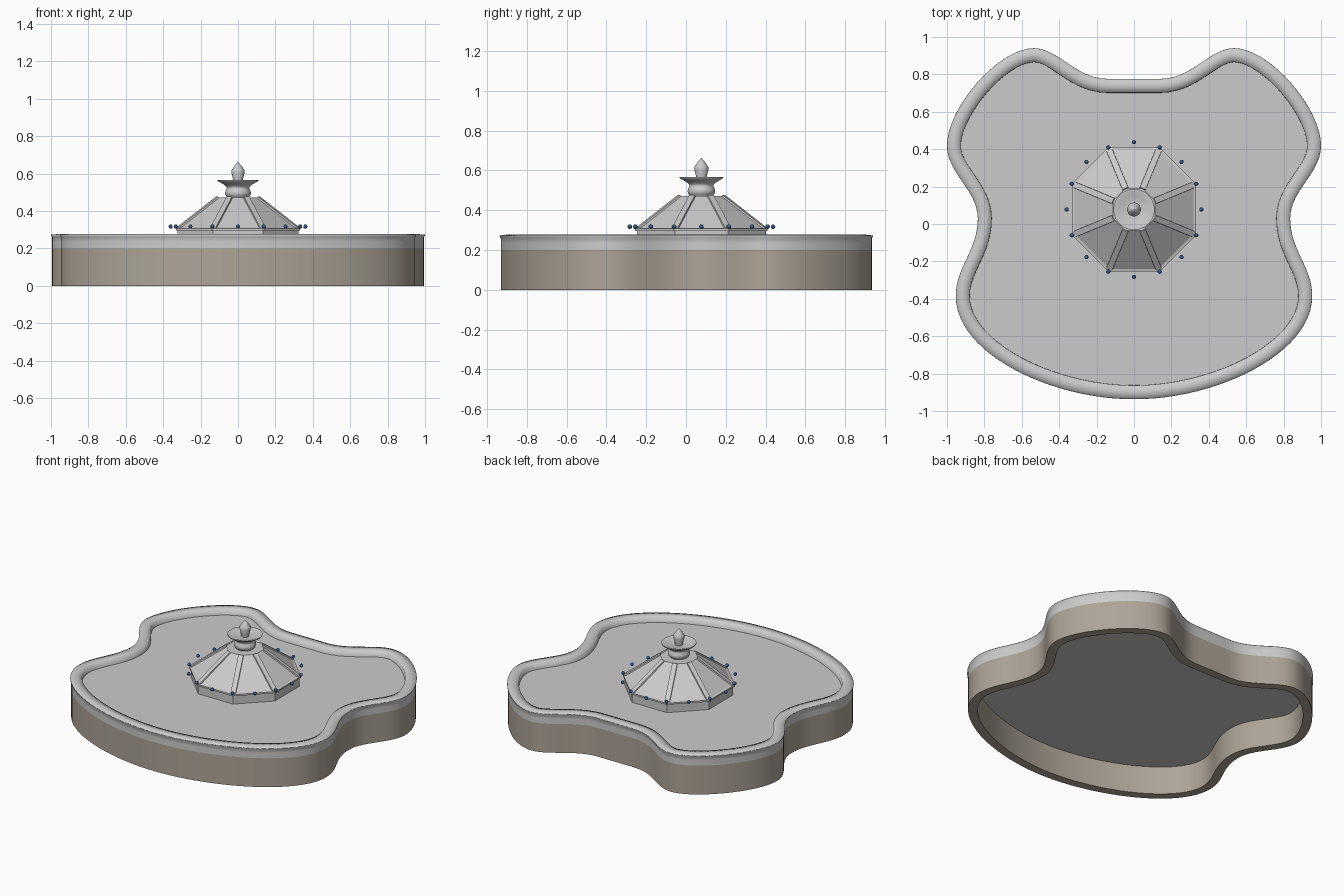
import bpy, bmesh, math
from mathutils import Vector, Matrix
from mathutils.geometry import interpolate_bezier

if "Cube" in bpy.data.objects:
    bpy.data.objects.remove(bpy.data.objects["Cube"])


def material(name, rgb):
    m = bpy.data.materials.new(name)
    m.diffuse_color = (*rgb, 1)
    m.use_nodes = True
    m.node_tree.nodes["Principled BSDF"].inputs["Base Color"].default_value = m.diffuse_color
    return m


GREY = material("pale grey", (0.60, 0.60, 0.60))
STONE = material("warm stone", (0.42, 0.372, 0.31))
BLUE = material("dark blue", (0.04, 0.10, 0.24))


def finish(bm, name, mat, smooth_angle=None):
    bmesh.ops.recalc_face_normals(bm, faces=bm.faces)
    me = bpy.data.meshes.new(name)
    bm.to_mesh(me)
    bm.free()
    me.materials.append(mat)
    if smooth_angle:
        me.polygons.foreach_set("use_smooth", [True] * len(me.polygons))
        me.set_sharp_from_angle(angle=math.radians(smooth_angle))
    ob = bpy.data.objects.new(name, me)
    bpy.context.collection.objects.link(ob)
    return ob


def skin(bm, rings, close_rings=False):
    """Bridge equal-length closed loops of points with quads."""
    vs = [[bm.verts.new(p) for p in r] for r in rings]
    n = len(vs[0])
    pairs = list(zip(vs, vs[1:]))
    if close_rings:
        pairs.append((vs[-1], vs[0]))
    for a, b in pairs:
        for i in range(n):
            j = (i + 1) % n
            bm.faces.new((a[i], a[j], b[j], b[i]))
    return vs


# Curvy outline: half as bezier segments (point, handle, handle, point), mirrored
segments = [
    ((0, .776), (.05, .776), (.10, .776), (.14, .776)),
    ((.14, .776), (.31, .776), (.405, .94), (.535, .94)),
    ((.535, .94), (.725, .94), (1, .62), (1, .42)),
    ((1, .42), (1, .27), (.835, .18), (.835, .03)),
    ((.835, .03), (.835, -.14), (.953, -.23), (.953, -.385)),
    ((.953, -.385), (.953, -.69), (.45, -.937), (0, -.937)),
]
half = []
for seg, count in zip(segments, (4, 14, 18, 14, 14, 24)):
    half += interpolate_bezier(*[Vector(p) for p in seg], count + 1)[:-1]
outline = [p.to_2d() for p in half] + [Vector((0, -.937))]
outline += [Vector((-p.x, p.y)) for p in outline[-2:0:-1]]


def inset(d, z):
    pts = []
    for i, p in enumerate(outline):
        t = (outline[(i + 1) % len(outline)] - outline[i - 1]).normalized()
        pts.append((p.x + t.y * d, p.y - t.x * d, z))
    return pts


def sweep(name, profile, mat, angle):
    bm = bmesh.new()
    skin(bm, [inset(d, z) for d, z in profile], close_rings=True)
    return finish(bm, name, mat, angle)


# Stone wall and softly shaded coping with a small lip
sweep("wall", [(.006, 0), (.006, .2), (.03, .2), (.03, .235), (.065, .235), (.065, 0)], STONE, 40)
sweep("coping", [(.006, .2), (.006, .235), (.006, .260), (0, .268), (.001, .273),
                 (.0375, .277), (.074, .273), (.075, .226),
                 (.03, .226), (.03, .2)], GREY, 89)

# Flat roof deck
bm = bmesh.new()
lo, hi = skin(bm, [inset(.05, .195), inset(.05, .237)])
bm.faces.new(lo)
bm.faces.new(hi)
finish(bm, "deck", GREY)

# Octagonal lantern roof
CY = .0775


def ring(r, z, n=8, off=.5):
    return [(r * math.cos(2 * math.pi * (i + off) / n),
             CY + r * math.sin(2 * math.pi * (i + off) / n), z) for i in range(n)]


def lathe(name, profile, n, mat, angle=None):
    bm = bmesh.new()
    rings = skin(bm, [ring(r, z, n) for r, z in profile])
    bm.faces.new(rings[0])
    bm.faces.new(rings[-1])
    return finish(bm, name, mat, angle)


lathe("lantern_base", [(.35, .23), (.35, .297)], 8, GREY)
lathe("eave_trim", [(.36, .296), (.36, .307), (.335, .313)], 8, GREY)
lathe("roof_panels", [(.350, .306), (.122, .471)], 8, GREY)

# Hip ribs: low bars running up each corner of the roof
bm = bmesh.new()
bottom, top = Vector((.350, 0, .307)), Vector((.120, 0, .473))
run = (top - bottom).normalized()
up = Vector((run.z, 0, -run.x))
for k in range(8):
    rot = Matrix.Translation((0, CY, 0)) @ Matrix.Rotation(math.pi / 4 * (k + .5), 4, 'Z')
    ends = []
    for p in (bottom, top):
        ends.append([rot @ (p + up * h + Vector((0, w, 0)))
                     for w, h in ((-.018, -.015), (.018, -.015), (.016, .004), (-.016, .004))])
    a, b = skin(bm, ends)
    bm.faces.new(a)
    bm.faces.new(b)
finish(bm, "hip_ribs", GREY)

# Turned finial: neck with dish, then pointed bud
lathe("finial_dish", [(.052, .46), (.056, .472), (.065, .481), (.070, .493), (.068, .506),
                      (.062, .517), (.060, .524), (.066, .534), (.082, .545), (.101, .556),
                      (.110, .561), (.110, .567), (.100, .567), (.07, .555), (.03, .552)],
      32, GREY, 70)
lathe("finial_bud", [(.024, .545), (.026, .565), (.037, .608), (.034, .620), (.016, .645),
                     (.001, .662)], 16, GREY, 75)

# Small bulbs around the eave
bm = bmesh.new()
for p in ring(.36, .317, 16, 0):
    bmesh.ops.create_uvsphere(bm, u_segments=10, v_segments=6, radius=.0115,
                              matrix=Matrix.Translation(p))
finish(bm, "eave_bulbs", BLUE, 60)
